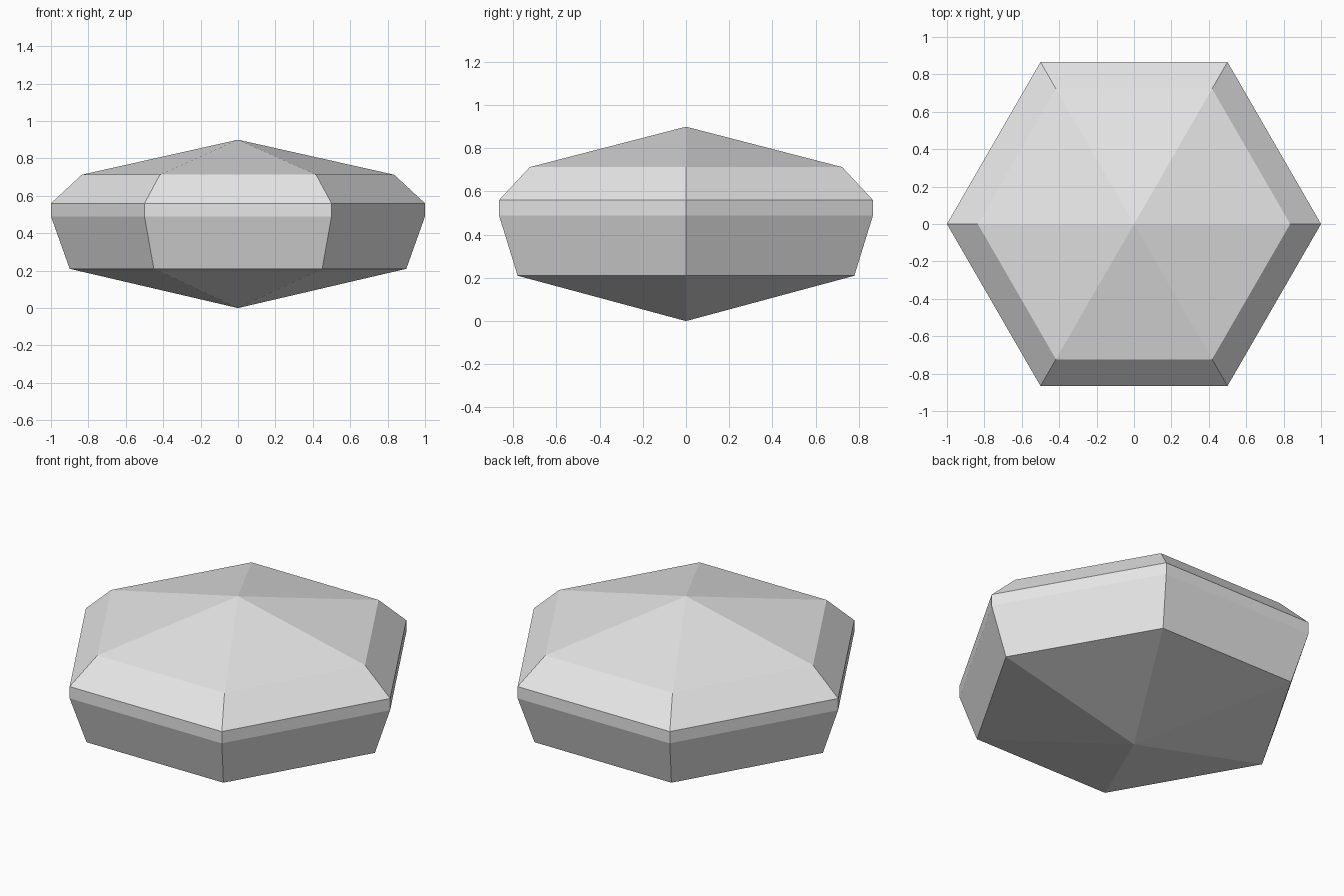
import bpy, bmesh
from math import cos, sin, pi

cube = bpy.data.objects.get("Cube")
if cube:
    bpy.data.objects.remove(cube, do_unlink=True)

SIDES = 6
# Girdle and facet rings from bottom to top: (radius, height)
RINGS = [(0.9, 0.21), (1.0, 0.49), (1.0, 0.56), (0.835, 0.713)]
TOP = 0.9

# Stone colour
stone = bpy.data.materials.new("light_grey_stone")
stone.use_nodes = True
grey = (0.8, 0.8, 0.8, 1)
stone.diffuse_color = grey
stone.node_tree.nodes["Principled BSDF"].inputs["Base Color"].default_value = grey

# Faceted hexagonal gem: stacked rings closed by a point at each end
bm = bmesh.new()
rings = [[bm.verts.new((r * cos(2 * pi * i / SIDES), r * sin(2 * pi * i / SIDES), z))
          for i in range(SIDES)] for r, z in RINGS]
base_point = bm.verts.new((0, 0, 0))
crown_point = bm.verts.new((0, 0, TOP))

for i in range(SIDES):
    j = (i + 1) % SIDES
    bm.faces.new((base_point, rings[0][j], rings[0][i]))
    for low, high in zip(rings, rings[1:]):
        bm.faces.new((low[i], low[j], high[j], high[i]))
    bm.faces.new((rings[-1][i], rings[-1][j], crown_point))
bmesh.ops.recalc_face_normals(bm, faces=bm.faces)

mesh = bpy.data.meshes.new("gem")
bm.to_mesh(mesh)
bm.free()
mesh.materials.append(stone)
gem = bpy.data.objects.new("gem", mesh)
bpy.context.collection.objects.link(gem)
